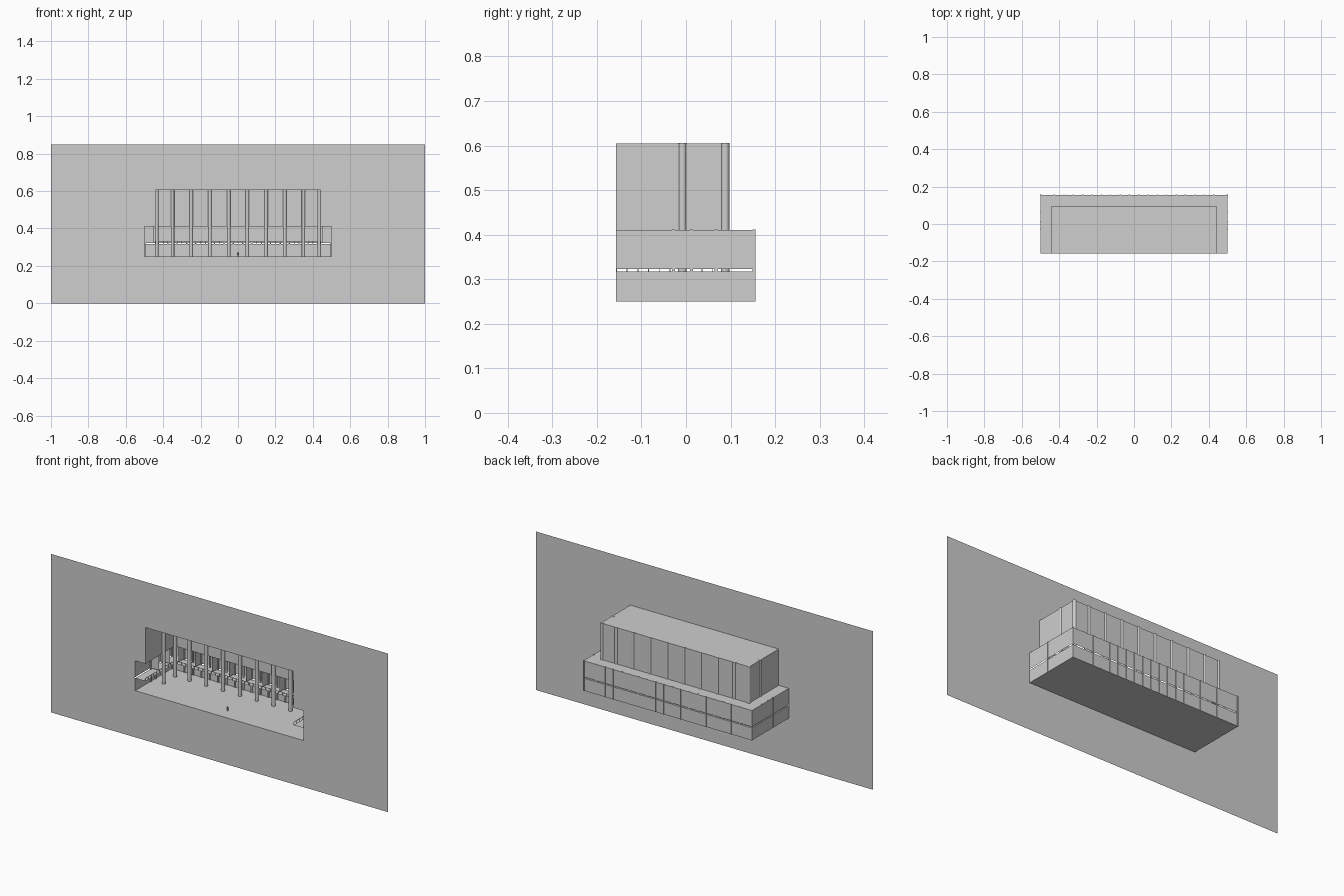
import bpy, bmesh
from mathutils import Matrix, Vector

if "Cube" in bpy.data.objects:
    bpy.data.objects.remove(bpy.data.objects["Cube"], do_unlink=True)


def material(name, value):
    mat = bpy.data.materials.new(name)
    mat.use_nodes = True
    color = (value, value, value, 1)
    mat.diffuse_color = color
    mat.node_tree.nodes["Principled BSDF"].inputs["Base Color"].default_value = color
    return mat


GREY = material("plain grey", 0.62)

# Main dimensions
FRONT, BACK, HALL_BACK = -0.157, 0.155, 0.093
WIDE, HALL = 0.5, 0.44
GROUND, DECK, GAP, LEDGE, ROOF = 0.25, 0.317, 0.323, 0.41, 0.605


def finish(name, bm, smooth=False):
    bmesh.ops.remove_doubles(bm, verts=bm.verts, dist=0.00001)
    mesh = bpy.data.meshes.new(name)
    bm.to_mesh(mesh)
    bm.free()
    mesh.materials.append(GREY)
    obj = bpy.data.objects.new(name, mesh)
    bpy.context.collection.objects.link(obj)
    if smooth:
        bpy.context.view_layer.objects.active = obj
        obj.select_set(True)
        bpy.ops.object.shade_smooth_by_angle()
        obj.select_set(False)
    return obj


def sheet(bm, points):
    bm.faces.new([bm.verts.new(p) for p in points])


def level(bm, x0, x1, y0, y1, z):
    sheet(bm, [(x0, y0, z), (x1, y0, z), (x1, y1, z), (x0, y1, z)])


def upright(bm, a, b, z0, z1):
    sheet(bm, [(*a, z0), (*b, z0), (*b, z1), (*a, z1)])


def box(bm, low, high):
    low, high = Vector(low), Vector(high)
    size = high - low
    matrix = Matrix.Translation((low + high) / 2) @ Matrix.Diagonal((*size, 1))
    bmesh.ops.create_cube(bm, size=1, matrix=matrix)


def cylinder(bm, x, y, z0, z1, radius, top=None):
    bmesh.ops.create_cone(bm, cap_ends=True, segments=16, radius1=radius,
                          radius2=radius if top is None else top, depth=z1 - z0,
                          matrix=Matrix.Translation((x, y, (z0 + z1) / 2)))


def u_walls(name, half, back, z0, z1):
    """Two side walls and a back wall, open at the front."""
    bm = bmesh.new()
    path = [(half, FRONT), (half, back), (-half, back), (-half, FRONT)]
    for a, b in zip(path, path[1:]):
        upright(bm, a, b, z0, z1)
    return finish(name, bm)


def u_deck(name, z):
    """Flat ring around the hall, open at the front."""
    bm = bmesh.new()
    for x0, x1 in ((-WIDE, -HALL), (HALL, WIDE)):
        level(bm, x0, x1, FRONT, HALL_BACK, z)
    level(bm, -WIDE, WIDE, HALL_BACK, BACK, z)
    return finish(name, bm)


# Front section plane, pierced by the building outline
bm = bmesh.new()
xs = [-1, -WIDE, -HALL, HALL, WIDE, 1]
zs = [0, GROUND, LEDGE, ROOF, 0.85]
for i, (x0, x1) in enumerate(zip(xs, xs[1:])):
    for j, (z0, z1) in enumerate(zip(zs, zs[1:])):
        opening = (j == 1 and 0 < i < 4) or (j == 2 and i == 2)
        if not opening:
            upright(bm, (x0, FRONT), (x1, FRONT), z0, z1)
finish("section_plane", bm)

# Floor and roof
for name, half, back, z in (("floor", WIDE, BACK, GROUND), ("hall_roof", HALL, HALL_BACK, ROOF)):
    bm = bmesh.new()
    level(bm, -half, half, FRONT, back, z)
    finish(name, bm)

# Walls in two storeys with a slot between, and the taller hall above
u_walls("lower_walls", WIDE, BACK, GROUND, DECK)
u_walls("gallery_walls", WIDE, BACK, GAP, LEDGE)
u_walls("hall_walls", HALL, HALL_BACK, LEDGE, ROOF)
u_deck("gallery_floor", DECK)
u_deck("aisle_roof", LEDGE)

# Tall round columns along the hall walls
bm = bmesh.new()
for side in (-1, 1):
    for k in range(4):
        cylinder(bm, side * (0.05 + 0.1 * k), 0.088, GROUND, ROOF + 0.001, 0.0095)
    for y in (-0.008, 0.088):
        cylinder(bm, side * 0.435, y, GROUND, ROOF + 0.001, 0.0095)
finish("hall_columns", bm, smooth=True)

# Slender posts set into the outer walls
POST = 0.0035
bm = bmesh.new()
spots = [(0.1 * k + d, BACK - 0.002) for k in range(-4, 5) for d in (-0.026, 0.026)]
spots += [(s * (WIDE - 0.002), y) for s in (-1, 1) for y in (-0.028, 0.012, 0.067, BACK - 0.002)]
for x, y in spots:
    box(bm, (x - POST, y - POST, GROUND), (x + POST, y + POST, LEDGE + 0.002))
finish("wall_posts", bm)

# Cross walls dividing the gallery into rooms
bm = bmesh.new()
for k in range(-4, 5):
    x = 0.1 * k - 0.026
    upright(bm, (x, HALL_BACK + 0.01), (x, BACK), GAP, LEDGE)
for side in (-1, 1):
    for y in (-0.028, 0.067):
        upright(bm, (side * (HALL + 0.01), y), (side * WIDE, y), GAP, LEDGE)
finish("gallery_partitions", bm)

# Gallery railing: handrail and balusters on the inner edge
RAIL, T = DECK + 0.016, 0.001
bm = bmesh.new()
box(bm, (-HALL, HALL_BACK - T, RAIL - 0.002), (HALL, HALL_BACK + T, RAIL))
for k in range(-17, 18):
    x = 0.025 * k
    box(bm, (x - T, HALL_BACK - T, DECK), (x + T, HALL_BACK + T, RAIL))
for side in (-1, 1):
    x = side * HALL
    box(bm, (x - T, FRONT, RAIL - 0.002), (x + T, HALL_BACK, RAIL))
    for k in range(11):
        y = FRONT + 0.001 + 0.024 * k
        box(bm, (x - T, y - T, DECK), (x + T, y + T, RAIL))
finish("gallery_railing", bm)

# Small standing figure for scale
bm = bmesh.new()
cylinder(bm, 0, -0.088, GROUND, GROUND + 0.018, 0.003, 0.005)
bmesh.ops.create_uvsphere(bm, u_segments=12, v_segments=8, radius=0.003,
                          matrix=Matrix.Translation((0, -0.088, GROUND + 0.021)))
finish("standing_figure", bm, smooth=True)
